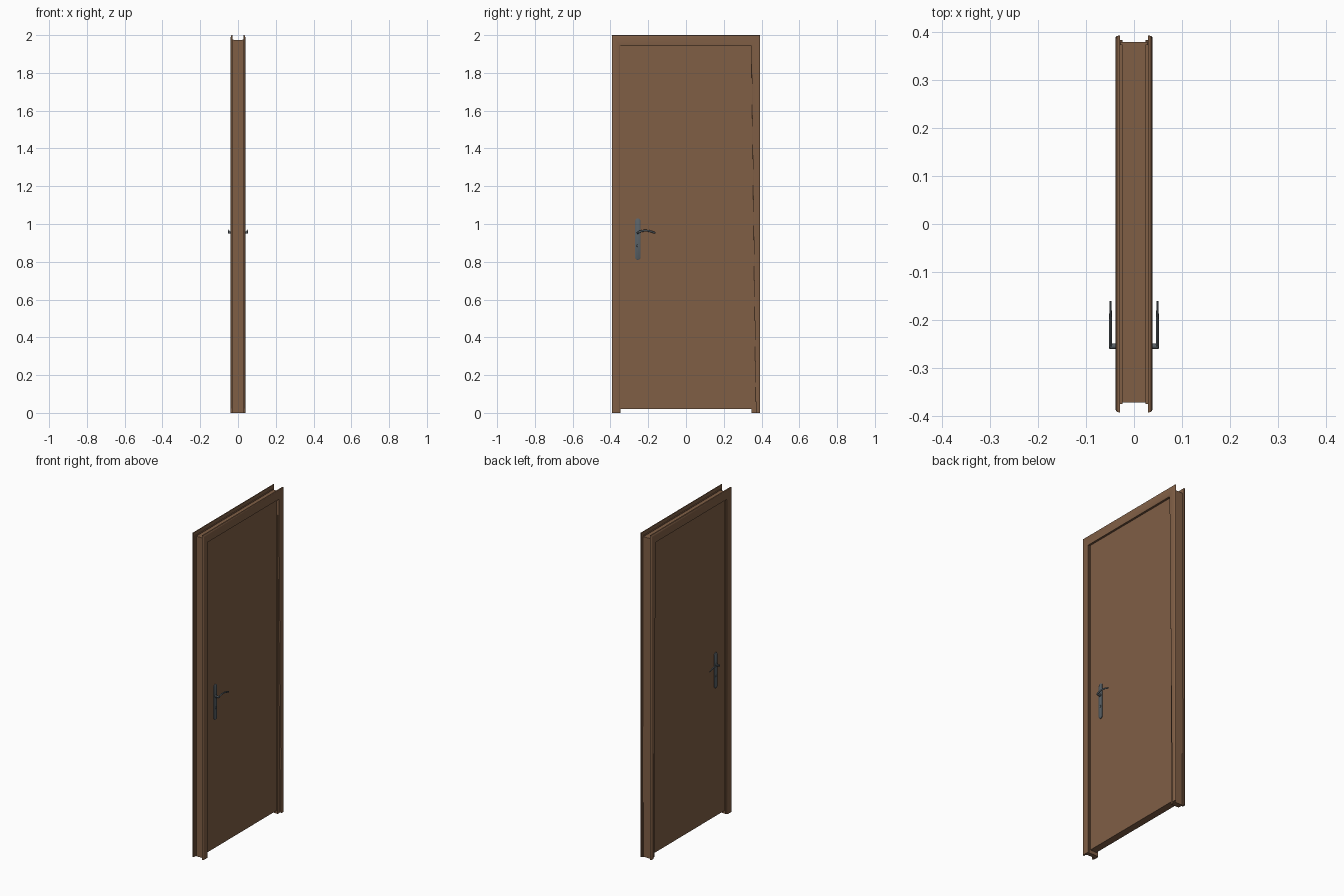
import bpy, bmesh, math
from mathutils import Vector

if "Cube" in bpy.data.objects:
    bpy.data.objects.remove(bpy.data.objects["Cube"])


def material(name, rgb):
    m = bpy.data.materials.new(name)
    m.diffuse_color = (*rgb, 1)
    m.use_nodes = True
    m.node_tree.nodes["Principled BSDF"].inputs["Base Color"].default_value = m.diffuse_color
    return m


wood = material("brown wood", (0.215, 0.113, 0.060))
metal = material("dark grey metal", (0.10, 0.12, 0.135))


def finish(name, bm, mat, smooth=False):
    bmesh.ops.recalc_face_normals(bm, faces=bm.faces)
    me = bpy.data.meshes.new(name)
    bm.to_mesh(me)
    bm.free()
    me.materials.append(mat)
    ob = bpy.data.objects.new(name, me)
    bpy.context.collection.objects.link(ob)
    if smooth:
        bpy.ops.object.select_all(action='DESELECT')
        ob.select_set(True)
        bpy.context.view_layer.objects.active = ob
        bpy.ops.object.shade_smooth_by_angle(angle=math.radians(35))
    return ob


def box(name, lo, hi, mat):
    bm = bmesh.new()
    bmesh.ops.create_cube(bm, size=1)
    for v in bm.verts:
        v.co = [lo[i] + (v.co[i] + 0.5) * (hi[i] - lo[i]) for i in range(3)]
    return finish(name, bm, mat)


def loft(name, rings, mat, smooth=True):
    """Skin a list of closed rings and cap the ends."""
    bm = bmesh.new()
    rows = [[bm.verts.new(p) for p in r] for r in rings]
    n = len(rows[0])
    for a, b in zip(rows, rows[1:]):
        for i in range(n):
            j = (i + 1) % n
            bm.faces.new((a[i], a[j], b[j], b[i]))
    bm.faces.new(rows[0])
    bm.faces.new(rows[-1])
    return finish(name, bm, mat, smooth)


# door leaf
box("door_leaf", (-0.022, -0.346, 0.02), (0.022, 0.346, 1.95), wood)

# jamb lining around the leaf
box("jamb_handle_side", (-0.028, -0.372, 0), (0.028, -0.347, 1.973), wood)
box("jamb_hinge_side", (-0.028, 0.347, 0), (0.028, 0.38, 1.973), wood)
box("jamb_head", (-0.028, -0.347, 1.946), (0.028, 0.347, 1.973), wood)

# casing profile: fraction of width from inner to outer edge, depth from centre
profile = [(0, 0.024), (0, 0.036), (0.05, 0.038), (0.15, 0.039), (0.8, 0.039),
           (0.92, 0.0375), (0.98, 0.035), (1, 0.031), (1, 0.029), (0.6, 0.029),
           (0.6, 0.024)]
# inner and outer (y, z) at each corner; the hinge side narrows downwards
corners = [((-0.349, 0), (-0.393, 0)), ((-0.349, 1.942), (-0.393, 2)),
           ((0.346, 1.942), (0.393, 2)), ((0.370, 0), (0.393, 0))]


def ring(cx, cy, cz, r, axis):
    """Eight-sided-plus circle, normal to x or y."""
    out = []
    for k in range(16):
        a = 2 * math.pi * k / 16
        c, s = r * math.cos(a), r * math.sin(a)
        out.append((cx, cy + c, cz + s) if axis == 'x' else (cx + c, cy, cz + s))
    return out


def stadium(x, y, z0, z1, r):
    """Upright plate outline with round ends."""
    pts = []
    for k in range(9):
        a = math.pi * k / 8
        pts.append((x, y + r * math.cos(a), z1 - r + r * math.sin(a)))
    for k in range(9):
        a = math.pi + math.pi * k / 8
        pts.append((x, y + r * math.cos(a), z0 + r + r * math.sin(a)))
    return pts


HY, HZ = -0.255, 0.955
for side, s in (("right", 1), ("left", -1)):
    # mitred casing
    loft("casing_" + side, [[(s * d, i[0] + f * (o[0] - i[0]), i[1] + f * (o[1] - i[1]))
                             for f, d in profile] for i, o in corners], wood)
    # handle plate with a softened rim
    loft("handle_plate_" + side, [stadium(s * 0.021, HY, 0.81, 1.03, 0.0145),
                                  stadium(s * 0.026, HY, 0.81, 1.03, 0.0145),
                                  stadium(s * 0.028, HY, 0.813, 1.027, 0.0115)], metal)
    # collar and spindle
    loft("handle_spindle_" + side,
         [ring(s * x, HY, HZ, r, 'x') for x, r in
          ((0.027, 0.009), (0.034, 0.009), (0.036, 0.006), (0.040, 0.0055),
           (0.046, 0.006), (0.050, 0.006), (0.052, 0.004))], metal)
    # arched lever
    lever = []
    for k in range(9):
        t = k / 8
        z = HZ + 0.002 + 0.010 * math.sin(math.pi * min(1, t * 1.05)) - 0.004 * t
        lever.append([(s * 0.049 + (p[0] - s * 0.049) * 0.55, p[1], p[2])
                      for p in ring(s * 0.049, HY + 0.094 * t, z, 0.0055 - 0.001 * t, 'y')])
    loft("handle_lever_" + side, lever, metal)
    # key cylinder
    loft("key_cylinder_" + side, [ring(s * 0.027, HY, 0.885, 0.007, 'x'),
                                  ring(s * 0.030, HY, 0.885, 0.006, 'x')], metal)
